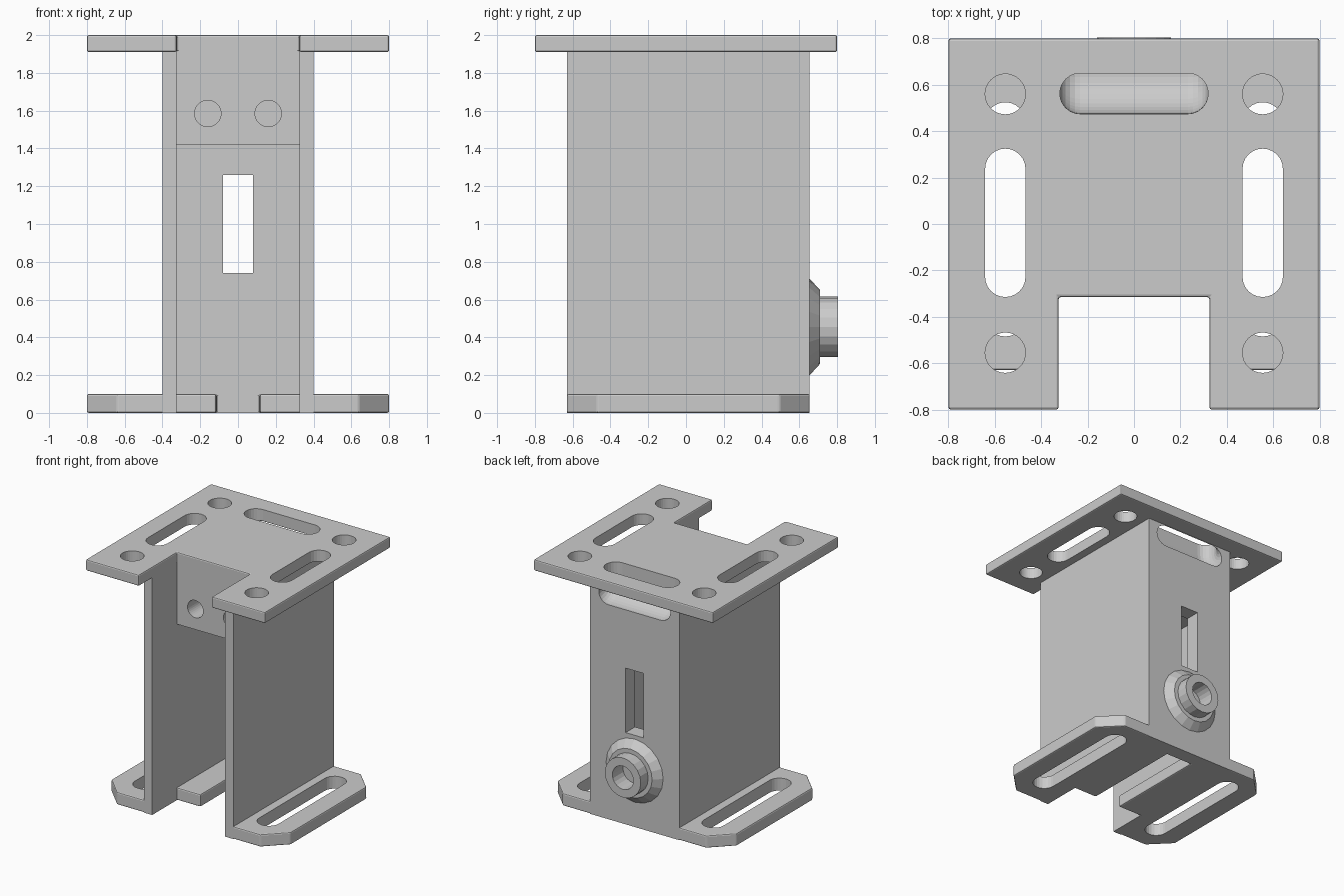
import bpy, bmesh, math
from mathutils import Vector

if "Cube" in bpy.data.objects:
    bpy.data.objects.remove(bpy.data.objects["Cube"])

grey = bpy.data.materials.new("plain_grey")
grey.diffuse_color = (0.6, 0.6, 0.6, 1)
grey.use_nodes = True
grey.node_tree.nodes["Principled BSDF"].inputs["Base Color"].default_value = grey.diffuse_color


def make(name, bm):
    bmesh.ops.remove_doubles(bm, verts=bm.verts, dist=1e-5)
    bmesh.ops.recalc_face_normals(bm, faces=bm.faces)
    me = bpy.data.meshes.new(name)
    bm.to_mesh(me)
    bm.free()
    me.materials.append(grey)
    ob = bpy.data.objects.new(name, me)
    bpy.context.collection.objects.link(ob)
    return ob


def prism(name, pts, a, b, axis="z", bevel=0):
    """Extrude a 2D outline from a to b along z (x, y outline) or y (x, z outline)."""
    bm = bmesh.new()
    put = (lambda p, h: (p[0], p[1], h)) if axis == "z" else (lambda p, h: (p[0], h, p[1]))
    lo = [bm.verts.new(put(p, a)) for p in pts]
    hi = [bm.verts.new(put(p, b)) for p in pts]
    bm.faces.new(lo)
    bm.faces.new(hi)
    for i in range(len(pts)):
        j = (i + 1) % len(pts)
        bm.faces.new((lo[i], lo[j], hi[j], hi[i]))
    bmesh.ops.recalc_face_normals(bm, faces=bm.faces)
    if bevel:
        bmesh.ops.bevel(bm, geom=bm.edges[:], offset=bevel, segments=2,
                        profile=0.5, affect="EDGES")
    return make(name, bm)


def mirrored(half):
    return half + [(-x, y) for x, y in reversed(half)]


def rect(x0, x1, y0, y1):
    return [(x0, y0), (x1, y0), (x1, y1), (x0, y1)]


def pill(cx, cy, hx, hy, n=12):
    """Outline of a rounded slot with half sizes hx, hy (a circle when equal)."""
    r = min(hx, hy)
    pts = []
    for q, (sx, sy) in enumerate(((1, 1), (-1, 1), (-1, -1), (1, -1))):
        for i in range(n // 2 + 1):
            t = math.pi / 2 * (q + i / (n // 2))
            p = (round(cx + sx * (hx - r) + r * math.cos(t), 5),
                 round(cy + sy * (hy - r) + r * math.sin(t), 5))
            if p not in pts:
                pts.append(p)
    return pts


def combine(target, other, op):
    m = target.modifiers.new("combine", "BOOLEAN")
    m.operation, m.object, m.solver = op, other, "EXACT"
    bpy.context.view_layer.objects.active = target
    bpy.ops.object.modifier_apply(modifier=m.name)
    bpy.data.objects.remove(other)


# U-shaped column: side walls and back wall
column = prism("bracket", mirrored([(0.325, 0.535), (0.325, -0.63), (0.4, -0.63), (0.4, 0.655)]),
               0, 1.95)

# Top plate with front notch, bottom plate with chamfered corners and inner flanges
top = prism("top_plate", mirrored([(0.325, -0.315), (0.325, -0.8), (0.8, -0.8), (0.8, 0.8)]),
            1.91, 2.0, bevel=0.01)
base = prism("base_plate", mirrored([(0.115, 0.535), (0.115, -0.315), (0.35, -0.315),
                                     (0.35, -0.63), (0.64, -0.63), (0.8, -0.47),
                                     (0.8, 0.495), (0.64, 0.655)]), 0, 0.1, bevel=0.01)

# Solid block between the walls under the top plate
block = prism("upper_block", rect(-0.36, 0.36, -0.315, 0.58), 1.42, 1.96)

for part in (block, top, base):
    combine(column, part, "UNION")

# Holes and slots on both sides
for s in (-1, 1):
    x = s * 0.555
    for y in (0.56, -0.555):
        combine(column, prism("hole", pill(x, y, 0.087, 0.087, 16), 1.8, 2.1), "DIFFERENCE")
    combine(column, prism("slot", pill(x, 0.005, 0.087, 0.32), 1.8, 2.1), "DIFFERENCE")
    combine(column, prism("slot", pill(x, 0.02, 0.087, 0.505), -0.1, 0.2), "DIFFERENCE")
    combine(column, prism("hole", pill(s * 0.16, 1.585, 0.07, 0.07, 16), -0.5, 0.0, "y"),
            "DIFFERENCE")

# Window through the back wall
combine(column, prism("window", rect(-0.08, 0.08, 0.74, 1.26), 0.4, 0.8, "y"), "DIFFERENCE")

# Curved passage from the top slot to the back wall
combine(column, prism("top_slot", pill(0, 0.5625, 0.32, 0.0875), 1.9, 2.1), "DIFFERENCE")
bm = bmesh.new()
start = bm.faces.new([bm.verts.new((x, y, 1.91)) for x, y in pill(0, 0.5625, 0.32, 0.0875)])
rings = [list(start.verts)]
for k in range(1, 13):
    t = math.radians(100) * k / 12
    rings.append([bm.verts.new((v.co.x, 0.655 - (0.655 - v.co.y) * math.cos(t),
                                1.91 - (0.655 - v.co.y) * math.sin(t))) for v in rings[0]])
for a, b in zip(rings, rings[1:]):
    for i in range(len(a)):
        j = (i + 1) % len(a)
        bm.faces.new((a[i], a[j], b[j], b[i]))
bm.faces.new(rings[-1])
combine(column, make("passage", bm), "DIFFERENCE")

# Round boss on the back wall with a blind bore, turned around the y axis
profile = [(0, 0.6), (0.255, 0.6), (0.255, 0.655), (0.195, 0.71), (0.16, 0.71),
           (0.16, 0.805), (0.094, 0.805), (0.094, 0.67), (0, 0.67)]
bm = bmesh.new()
vs = [bm.verts.new((r, y, 0.455)) for r, y in profile]
es = [bm.edges.new(p) for p in zip(vs, vs[1:])]
bmesh.ops.spin(bm, geom=vs + es, cent=Vector((0, 0, 0.455)), axis=Vector((0, 1, 0)),
               angle=math.tau, steps=20, use_duplicate=False)
boss = make("rear_boss", bm)
